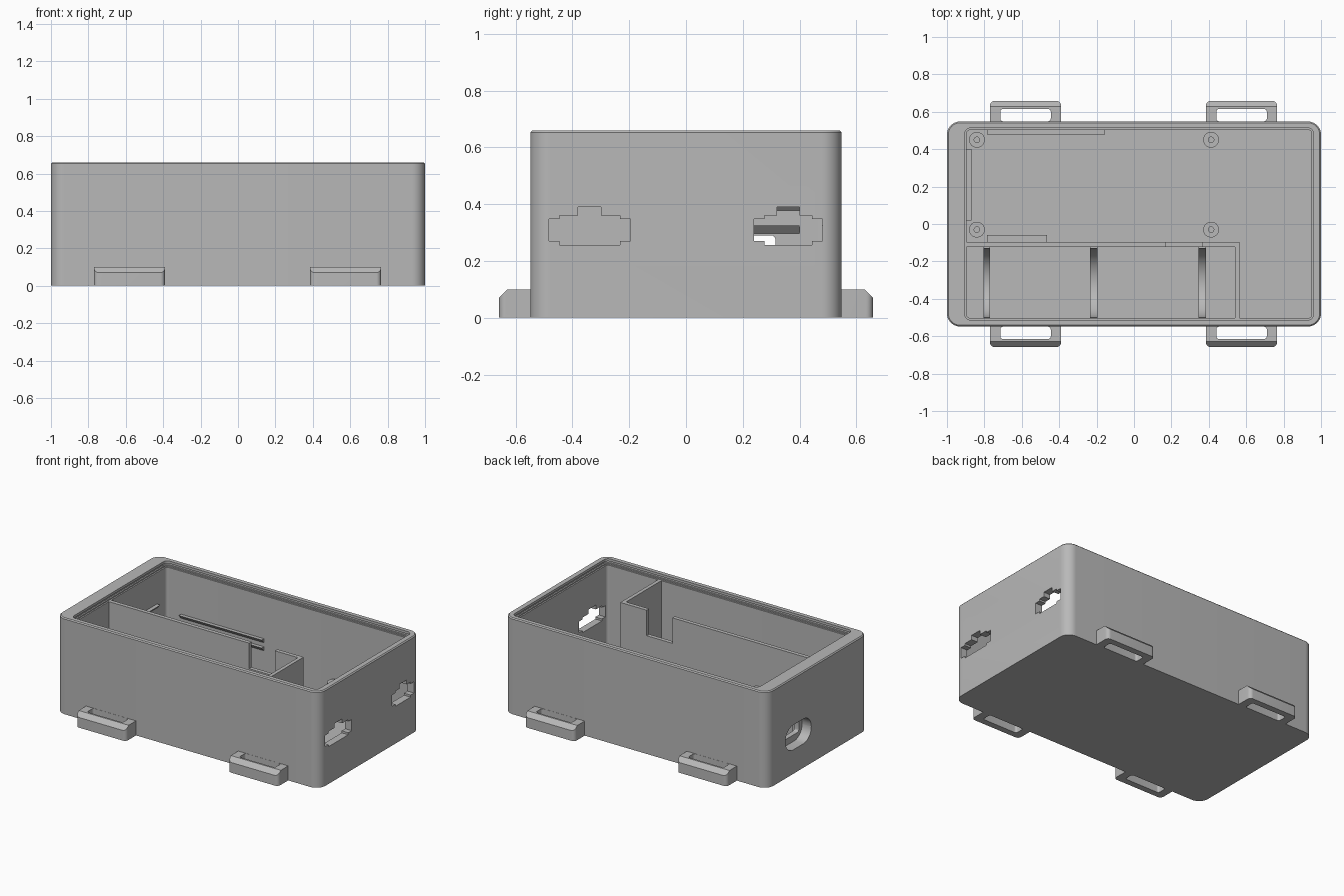
import bpy, bmesh, math
from mathutils import Vector

cube = bpy.data.objects.get("Cube")
if cube:
    bpy.data.objects.remove(cube, do_unlink=True)

grey = bpy.data.materials.new("plain grey")
grey.use_nodes = True
grey.diffuse_color = (0.48, 0.48, 0.48, 1)
grey.node_tree.nodes["Principled BSDF"].inputs["Base Color"].default_value = (0.48, 0.48, 0.48, 1)


def rounded(x0, x1, y0, y1, r, n=8):
    """Outline of a rectangle with rounded corners."""
    pts = []
    corners = ((x1 - r, y1 - r), (x0 + r, y1 - r), (x0 + r, y0 + r), (x1 - r, y0 + r))
    for k, (cx, cy) in enumerate(corners):
        for i in range(n + 1):
            a = math.pi / 2 * (k + i / n)
            pts.append((cx + r * math.cos(a), cy + r * math.sin(a)))
    return pts


def prism(name, pts, axis, lo, hi, chamfer=0):
    """Extrude an outline along an axis: x takes (y, z), y takes (x, z), z takes (x, y)."""
    def place(p, d):
        return {"x": (d, *p), "y": (p[0], d, p[1]), "z": (*p, d)}[axis]
    bm = bmesh.new()
    base = bm.faces.new([bm.verts.new(place(p, lo)) for p in pts])
    top = bmesh.ops.extrude_face_region(bm, geom=[base])["geom"]
    shift = Vector(place((0, 0), hi - lo))
    bmesh.ops.translate(bm, vec=shift, verts=[g for g in top if isinstance(g, bmesh.types.BMVert)])
    bmesh.ops.recalc_face_normals(bm, faces=bm.faces)
    if chamfer:
        rim = [e for e in bm.edges if all(abs(v.co.z - hi) < 1e-5 for v in e.verts)]
        bmesh.ops.bevel(bm, geom=rim, offset=chamfer, segments=1, affect="EDGES")
    mesh = bpy.data.meshes.new(name)
    bm.to_mesh(mesh)
    bm.free()
    mesh.materials.append(grey)
    obj = bpy.data.objects.new(name, mesh)
    bpy.context.collection.objects.link(obj)
    return obj


def box(name, x0, x1, y0, y1, z0, z1):
    return prism(name, [(x0, y0), (x1, y0), (x1, y1), (x0, y1)], "z", z0, z1)


def combine(obj, tool, mode="DIFFERENCE"):
    """Apply a boolean and discard the tool."""
    mod = obj.modifiers.new("cut", "BOOLEAN")
    mod.operation, mod.solver, mod.object = mode, "EXACT", tool
    bpy.context.view_layer.objects.active = obj
    bpy.ops.object.modifier_apply(modifier=mod.name)
    bpy.data.objects.remove(tool, do_unlink=True)


FLOOR = 0.04
WALL_TOP = 0.62

# Outer shell, hollowed with a stepped opening and a lid groove
shell = prism("case_shell", rounded(-1, 1, -0.548, 0.548, 0.07, 12), "z", 0, 0.66, 0.007)
for grow, lo, hi in ((0, FLOOR, 0.8), (0.01, WALL_TOP, 0.8), (0.02, 0.628, 0.643)):
    outline = rounded(-0.895 - grow, 0.95 + grow, -0.503 - grow, 0.503 + grow, 0.02 + grow)
    combine(shell, prism("cavity_cutter", outline, "z", lo, hi))


# Stepped port openings in the +x wall
def port(y0, y1, tab0, tab1, inset):
    pts = [(y0, 0.27), (y0 + inset, 0.27), (y0 + inset, 0.256), (y1 - inset, 0.256),
           (y1 - inset, 0.27), (y1, 0.27), (y1, 0.347), (y1 - inset, 0.347),
           (y1 - inset, 0.36), (tab1, 0.36), (tab1, 0.39), (tab0, 0.39),
           (tab0, 0.36), (y0 + inset, 0.36), (y0 + inset, 0.347), (y0, 0.347)]
    combine(shell, prism("port_cutter", pts, "x", 0.9, 1.1))


port(-0.482, -0.196, -0.38, -0.30, 0.037)
port(0.24, 0.48, 0.32, 0.40, 0.037)

# Plug recess and slot in the -x wall
combine(shell, prism("recess_cutter", rounded(0.07, 0.35, 0.165, 0.335, 0.084), "x", -1.1, -0.93))
combine(shell, prism("slot_cutter", rounded(0.105, 0.315, 0.21, 0.29, 0.015, 4), "x", -1.1, -0.85))

# Strap loops along the front and back
for side, label in ((-1, "front"), (1, "back")):
    for cx, hand in ((-0.58, "right"), (0.575, "left")):
        profile = [(side * y, z) for y, z in
                   ((0.53, 0), (0.658, 0), (0.658, 0.07), (0.628, 0.1), (0.53, 0.1))]
        loop = prism(f"strap_loop_{label}_{hand}", profile, "x", cx - 0.19, cx + 0.19)
        ya, yb = sorted((side * 0.5, side * 0.658))
        combine(loop, prism("corner_tool", rounded(cx - 0.19, cx + 0.19, ya, yb, 0.025), "z", -0.1, 0.2),
                "INTERSECT")
        ya, yb = sorted((side * 0.549, side * 0.615))
        combine(loop, prism("loop_cutter", rounded(cx - 0.135, cx + 0.135, ya, yb, 0.015), "z", -0.1, 0.2))

# Notched partition and its end wall
prism("partition", [(-0.91, 0.03), (0.565, 0.03), (0.565, WALL_TOP), (0.365, WALL_TOP),
                    (0.365, 0.445), (0.17, 0.445), (0.17, WALL_TOP), (-0.91, WALL_TOP)],
      "y", -0.122, -0.095)
box("partition_end", 0.54, 0.565, -0.51, -0.11, 0.03, WALL_TOP)

# Curved cradles for a cylindrical cell
for i, (x0, x1) in enumerate(((-0.805, -0.77), (-0.235, -0.195), (0.345, 0.385))):
    arc = [(-0.315 + 0.185 * math.cos(a), 0.255 + 0.185 * math.sin(a))
           for a in (math.pi * (1 + k / 24) for k in range(25))]
    prism(f"cell_cradle_{i + 1}", [(-0.51, 0.255)] + arc + [(-0.11, 0.255), (-0.11, 0.03), (-0.51, 0.03)],
          "x", x0, x1)

# Hollow screw posts
for i, (x, y) in enumerate((x, y) for x in (-0.84, 0.412) for y in (0.45, -0.03)):
    post = prism(f"screw_post_{i + 1}", rounded(x - 0.042, x + 0.042, y - 0.042, y + 0.042, 0.0419),
                 "z", 0.03, 0.2)
    combine(post, prism("post_cutter", rounded(x - 0.015, x + 0.015, y - 0.015, y + 0.015, 0.0149, 4),
                        "z", 0.06, 0.3))


# Snap ribs with sloped undersides
def rib(name, axis, wall, tip, z, lo, hi):
    back = wall - (tip - wall) * 0.3
    prism(name, [(back, z), (wall, z), (tip, z + 0.03), (back, z + 0.03)], axis, lo, hi)


for z, level in ((0.295, "lower"), (0.375, "upper")):
    rib(f"side_rib_{level}", "y", -0.897, -0.868, z, 0.02, 0.40)
for z, level in ((0.24, "lower"), (0.295, "upper")):
    rib(f"back_rib_{level}", "x", 0.505, 0.478, z, -0.785, -0.155)
rib("partition_rib", "x", -0.096, -0.06, 0.295, -0.785, -0.465)

# Smooth the curved surfaces, keep edges crisp
bpy.ops.object.select_all(action="DESELECT")
for obj in bpy.context.collection.objects:
    if obj.type == "MESH" and obj.data.materials and obj.data.materials[0] == grey:
        obj.select_set(True)
        bpy.context.view_layer.objects.active = obj
bpy.ops.object.shade_smooth_by_angle(angle=math.radians(30))
